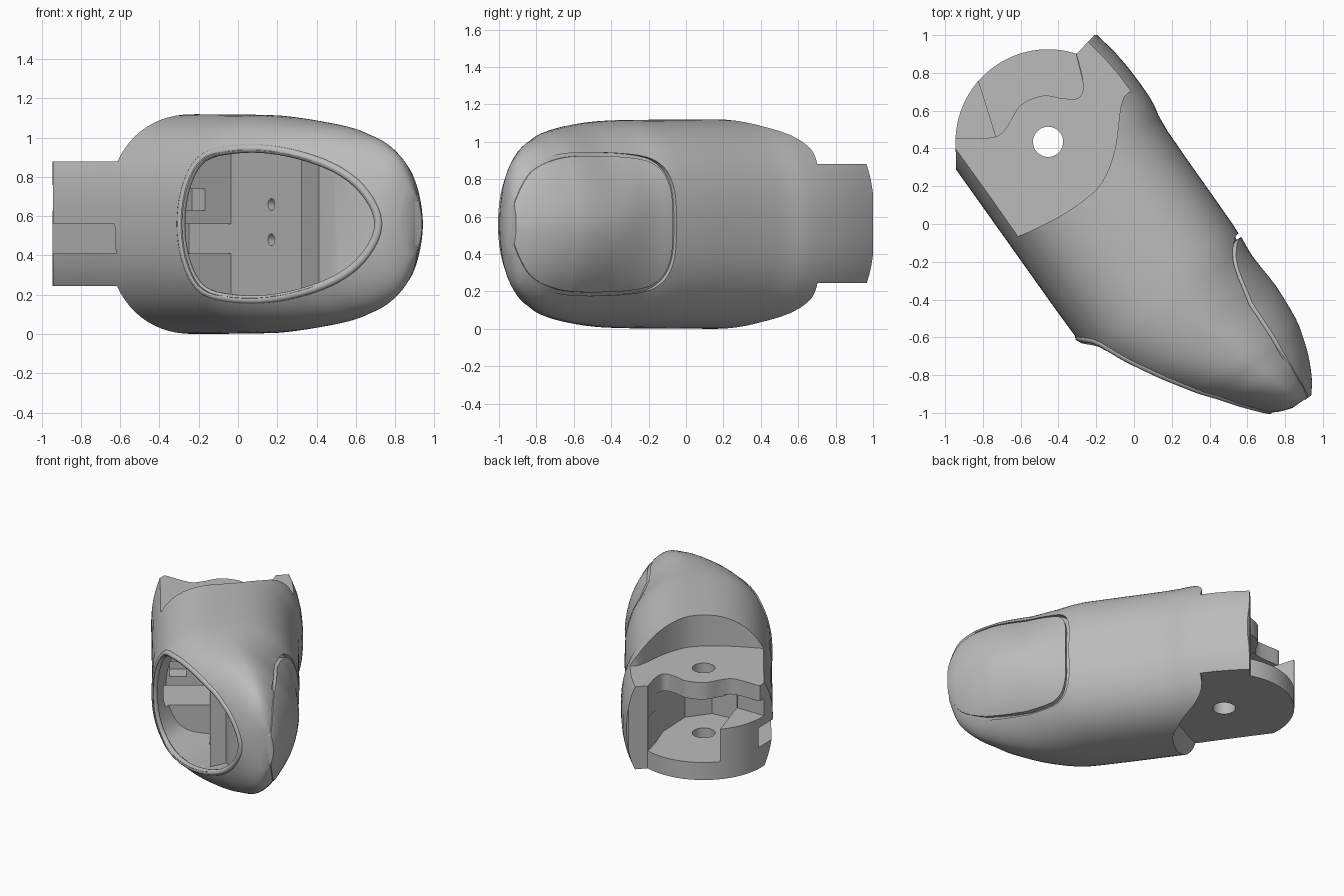
import bpy, bmesh, math
from mathutils import Vector
from mathutils.bvhtree import BVHTree

if "Cube" in bpy.data.objects:
    bpy.data.objects.remove(bpy.data.objects["Cube"])

grey = bpy.data.materials.new("plain grey")
grey.use_nodes = True
grey.diffuse_color = (0.5, 0.5, 0.5, 1)
grey.node_tree.nodes["Principled BSDF"].inputs["Base Color"].default_value = (0.5, 0.5, 0.5, 1)

MID = 0.56                              # height of the symmetry plane
ALONG = Vector((0.58, -0.815, 0))       # finger direction, toward the tip
BACK = Vector((0.815, 0.58, 0))         # toward the nail side
UP = Vector((0, 0, 1))


def place(u, v, z):
    return ALONG * u + BACK * v + UP * z


def ramp(u, start, end):
    return min(max((u - start) / (end - start), 0), 1)


def spline(pts, n, closed=False):
    """Smooth curve through points of any dimension."""
    pts = [Vector(p) for p in pts]
    count = len(pts)
    out = []
    for i in range(count if closed else count - 1):
        if closed:
            a, b, c, d = (pts[(i + k) % count] for k in (-1, 0, 1, 2))
        else:
            a, b, c, d = (pts[min(max(i + k, 0), count - 1)] for k in (-1, 0, 1, 2))
        for s in range(n):
            t = s / n
            out.append(b + (c - a) * (t / 2) + (a * 2 - b * 5 + c * 4 - d) * (t * t / 2)
                       + (b * 3 - a - c * 3 + d) * (t ** 3 / 2))
    return out if closed else out + [pts[-1]]


def make(name, rings):
    """Closed solid skinned through rings of equal length."""
    bm = bmesh.new()
    rows = [[bm.verts.new(p) for p in ring] for ring in rings]
    n = len(rows[0])
    for a, b in zip(rows, rows[1:]):
        for i in range(n):
            bm.faces.new((a[i], a[(i + 1) % n], b[(i + 1) % n], b[i]))
    bm.faces.new(rows[0])
    bm.faces.new(rows[-1])
    bmesh.ops.recalc_face_normals(bm, faces=bm.faces)
    mesh = bpy.data.meshes.new(name)
    bm.to_mesh(mesh)
    bm.free()
    mesh.materials.append(grey)
    obj = bpy.data.objects.new(name, mesh)
    bpy.context.collection.objects.link(obj)
    return obj


def prism(pts, push):
    return make("cutter", [pts, [p + push for p in pts]])


def plan(pts, low, high):
    return prism([Vector((x, y, low)) for x, y in pts], UP * (high - low))


def box(u0, u1, v0, v1, z0, z1):
    return prism([place(u, v, z0) for u, v in ((u0, v0), (u1, v0), (u1, v1), (u0, v1))], UP * (z1 - z0))


def circle(radius, n=40):
    return [(radius * math.cos(math.tau * i / n), radius * math.sin(math.tau * i / n)) for i in range(n)]


def combine(obj, cutter, how="DIFFERENCE"):
    bpy.ops.object.select_all(action="DESELECT")
    bpy.context.view_layer.objects.active = obj
    obj.select_set(True)
    mod = obj.modifiers.new("cut", "BOOLEAN")
    mod.operation, mod.solver, mod.object = how, "EXACT", cutter
    bpy.ops.object.modifier_apply(modifier=mod.name)
    bpy.data.objects.remove(cutter)


def finish(obj, angle=35):
    bpy.ops.object.select_all(action="DESELECT")
    bpy.context.view_layer.objects.active = obj
    obj.select_set(True)
    bpy.ops.object.shade_smooth_by_angle(angle=math.radians(angle))


# Finger sections: position along, pad side, nail side, half height
SECTIONS = [(-1.15, -.6, .37, .56), (-.8, -.6, .445, .56), (-.5, -.6, .457, .56), (-.3, -.6, .43, .56),
            (.3, -.598, .425, .557), (.5, -.575, .41, .55), (.7, -.485, .42, .53), (.9, -.345, .405, .497),
            (1.0, -.25, .38, .465), (1.1, -.15, .345, .425), (1.2, -.03, .295, .35), (1.25, .04, .26, .265),
            (1.28, .12, .235, .16)]


def finger(name, inset=0.0, tip_inset=0.0):
    """Loft that turns rounder toward the tip, most of all on the nail side."""
    rings = []
    for u, low, high, half in spline(SECTIONS, 3):
        gap = inset + (tip_inset - inset) * ramp(u, .8, 1.15)
        middle, width, half = (low + high) / 2, (high - low) / 2 - gap, half - gap
        ring = []
        for c, s in circle(1, 72):
            power = 2.4 - (.65 * ramp(u, .35, .7) if c > 0 else .45 * ramp(u, .75, 1.15))
            c, s = (math.copysign(abs(w) ** (2 / power), w) for w in (c, s))
            ring.append(place(u - gap, middle + width * c, MID + half * s))
        rings.append(ring)
    return make(name, rings)


body = finger("finger_shell")
tree = BVHTree.FromPolygons([v.co.copy() for v in body.data.vertices],
                            [tuple(p.vertices) for p in body.data.polygons])

# Outline of the hinge end: disc, guard wedge, then the whole finger
HINGE = Vector((-.455, .435))
arc = [(HINGE.x + .49 * math.cos(math.radians(a)), HINGE.y + .49 * math.sin(math.radians(a)))
       for a in range(184, 71, -4)]
keep = [(-1, -1.5), (-.943, .28)] + arc + [(-.21, 1), (-.1, 1), (.6, 1.1), (1.6, 0), (1.6, -1.5)]
combine(body, plan(keep, -.3, 1.5), "INTERSECT")

# Clearance above and below the hinge block
shoulder = spline([(-.75, -.135), (-.62, -.07), (-.45, .01), (-.3, .1), (-.17, .22), (-.1, .4),
                   (-.07, .62), (-.02, .7), (.15, .74)], 4)
clear = [tuple(p) for p in shoulder] + [(.15, 1.3), (-1.3, 1.3), (-1.3, -.135)]
combine(body, plan(clear, .88, 1.4))
combine(body, plan(clear, -.3, .245))

# Hinge fork: pocket, stepped block, wavy upper plate, tendon groove, pin hole
pocket = [(-.82, .75), (-.73, .46), (-.7, .27), (-.52, .12), (-.32, .14), (-.2, .3), (-.21, .58),
          (-.27, .75), (-.31, .91), (-.35, 1.2), (-.9, 1.2)]
combine(body, plan(pocket, .38, .75))
combine(body, plan([(-1.1, .4), (-.68, .4), (-.68, 1.15), (-1.1, 1.15)], .63, .76))
wave = spline([(-.93, .455), (-.74, .46), (-.67, .52), (-.6, .63), (-.48, .68), (-.38, .665),
               (-.29, .67), (-.27, .75), (-.31, .915)], 4)
combine(body, plan([(-1.1, .4)] + [tuple(p) for p in wave] + [(-.36, 1.2), (-1.1, 1.2)], .632, 1.1))
combine(body, box(-1.3, -.24, -.9, -.5, .41, .56))
combine(body, plan([(HINGE.x + x, HINGE.y + y) for x, y in circle(.08)], -.2, 1.4))

# Pad opening with a stepped floor
half = [(-.285, 0), (-.255, .2), (-.17, .335), (0, .375), (.2, .365), (.42, .305), (.57, .22), (.665, .11), (.7, 0)]
egg = spline(half + [(x, -z) for x, z in half[-2:0:-1]], 5, True)
opening = prism([Vector((x, -1.6, MID + z)) for x, z in egg], Vector((0, 2.2, 0)))
floor = [(.218, -1.2), (.218, -.2), (.84, -.2), (.84, -.09), (.95, -.07), (1.2, .08), (1.6, .08), (1.6, -1.2)]
combine(opening, prism([place(u, v, -.2) for u, v in floor], UP * 1.6), "INTERSECT")
combine(body, opening)

# Tendon channel, small notch and two fixing holes inside the opening
combine(body, box(-.15, .25, -.52, -.2, .41, .56))
combine(body, box(.1, .25, -.48, -.36, .63, .74))
for z in (.48, .66):
    combine(body, prism([place(.574 + x, -.28, z + y) for x, y in circle(.03, 20)], BACK * .25))

# Nail bed groove and nail
side = [(.385, 0), (.39, .2), (.44, .31), (.55, .352), (.8, .365), (1.01, .35), (1.18, .28), (1.27, .14), (1.3, 0)]
nail_edge = spline(side + [(u, -z) for u, z in side[-2:0:-1]], 5, True)


def nail_prism(grow):
    centre = .85
    return prism([place(centre + (u - centre) * (1 + grow), .195, MID + z * (1 + grow)) for u, z in nail_edge],
                 BACK * .6)


groove = nail_prism(.05)
combine(groove, finger("core", .024, -.004))
combine(body, groove)
finish(body)

nail = finger("nail", -.002, -.003)
combine(nail, nail_prism(0), "INTERSECT")
finish(nail)

# Rounded lip just outside the opening, sunk into the finger surface
path = []
for x, z in egg:
    spread = Vector((x - .2, z)).normalized() * .016
    hit, normal = tree.ray_cast(Vector((x + spread.x, -3, MID + z + spread.y)), Vector((0, 1, 0)))[:2]
    if hit:
        path.append(hit - normal * .013)
curve = bpy.data.curves.new("opening_lip", "CURVE")
curve.dimensions = "3D"
curve.bevel_depth = .022
curve.bevel_resolution = 3
line = curve.splines.new("POLY")
line.points.add(len(path) - 1)
for point, co in zip(line.points, path):
    point.co = (*co, 1)
line.use_cyclic_u = True
line.use_smooth = True
curve.materials.append(grey)
lip = bpy.data.objects.new("opening_lip", curve)
bpy.context.collection.objects.link(lip)
